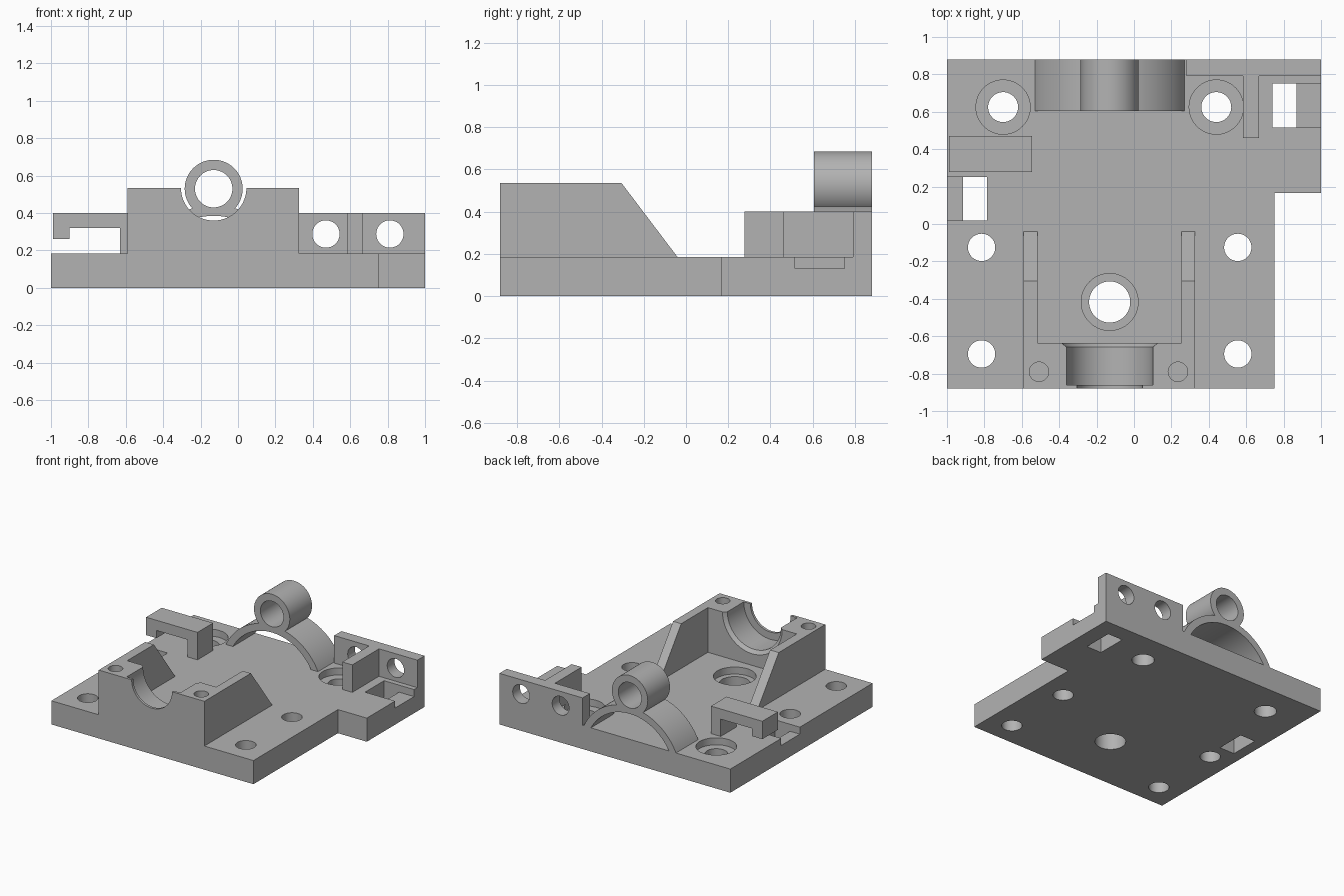
import bpy, bmesh
from math import sin, cos, pi, sqrt, asin
from mathutils import Vector

cube = bpy.data.objects.get("Cube")
if cube:
    bpy.data.objects.remove(cube, do_unlink=True)

grey = bpy.data.materials.new("plain grey")
grey.use_nodes = True
colour = (0.45, 0.45, 0.45, 1)
grey.diffuse_color = colour
grey.node_tree.nodes["Principled BSDF"].inputs["Base Color"].default_value = colour

FLOOR, BLOCK_TOP, WALL_TOP, SEAT = 0.185, 0.535, 0.40, 0.13
FRONT, BACK, MID = -0.88, 0.88, -0.13


def finish(name, bm):
    bmesh.ops.recalc_face_normals(bm, faces=bm.faces)
    mesh = bpy.data.meshes.new(name)
    bm.to_mesh(mesh)
    bm.free()
    mesh.materials.append(grey)
    obj = bpy.data.objects.new(name, mesh)
    bpy.context.collection.objects.link(obj)
    return obj


def prism(name, points, axis, start, end):
    """Extrude a 2D outline along x, y or z."""
    place = {"x": lambda a, b, c: (c, a, b),
             "y": lambda a, b, c: (a, c, b),
             "z": lambda a, b, c: (a, b, c)}[axis]
    bm = bmesh.new()
    face = bm.faces.new([bm.verts.new(place(a, b, start)) for a, b in points])
    new = bmesh.ops.extrude_face_region(bm, geom=[face])["geom"]
    shift = Vector(place(0, 0, end - start))
    bmesh.ops.translate(bm, vec=shift, verts=[v for v in new if isinstance(v, bmesh.types.BMVert)])
    return finish(name, bm)


def box(name, x0, x1, y0, y1, z0, z1):
    return prism(name, [(x0, y0), (x1, y0), (x1, y1), (x0, y1)], "z", z0, z1)


def arc(a, b, r, t0=0, t1=2 * pi, n=64):
    return [(a + r * cos(t0 + (t1 - t0) * i / n), b + r * sin(t0 + (t1 - t0) * i / n)) for i in range(n)]


def cylinder(name, axis, a, b, r, start, end):
    return prism(name, arc(a, b, r), axis, start, end)


def lathe_y(name, profile, x, z, n=96):
    """Solid of revolution about a y axis, from (y, radius) pairs."""
    bm = bmesh.new()
    rings = [[bm.verts.new((px, y, pz)) for px, pz in arc(x, z, r, n=n)] for y, r in profile]
    for low, high in zip(rings, rings[1:]):
        for i in range(n):
            j = (i + 1) % n
            bm.faces.new((low[i], low[j], high[j], high[i]))
    bm.faces.new(rings[0])
    bm.faces.new(rings[-1])
    return finish(name, bm)


def combine(obj, others, operation="DIFFERENCE"):
    bpy.context.view_layer.objects.active = obj
    for other in others:
        other.hide_render = True
        mod = obj.modifiers.new("cut", "BOOLEAN")
        mod.operation, mod.solver, mod.object = operation, "EXACT", other
        bpy.ops.object.modifier_apply(modifier=mod.name)
        bpy.data.objects.remove(other, do_unlink=True)


def smooth(obj):
    bpy.ops.object.select_all(action="DESELECT")
    obj.select_set(True)
    bpy.context.view_layer.objects.active = obj
    bpy.ops.object.shade_smooth_by_angle(angle=0.5)


# Base plate with a side tab
base = prism("base_plate", [(-1, FRONT), (0.75, FRONT), (0.75, 0.165), (1, 0.165), (1, BACK), (-1, BACK)],
             "z", 0, FLOOR)
cuts = [cylinder("hole", "z", x, y, 0.073, -0.1, 0.3) for x in (-0.815, 0.555) for y in (-0.125, -0.695)]
# Counterbored holes
for x, y, r, seat_r in ((-0.70, 0.625, 0.08, 0.145), (0.44, 0.625, 0.08, 0.145), (MID, -0.417, 0.11, 0.152)):
    cuts.append(cylinder("hole", "z", x, y, r, -0.1, 0.3))
    cuts.append(cylinder("seat", "z", x, y, seat_r, SEAT, 0.3))
# Square slots with shallow notches out to the edge
cuts += [box("slot", 0.74, 0.87, 0.515, 0.75, -0.1, 0.3), box("notch", 0.8, 1.1, 0.515, 0.75, SEAT, 0.3),
         box("slot", -0.915, -0.785, 0.02, 0.25, -0.1, 0.3), box("notch", -1.1, -0.85, 0.02, 0.25, SEAT, 0.3)]
combine(base, cuts)
smooth(base)

# Bearing block with a stepped, flared cradle and two screw holes
block = box("bearing_block", -0.59, 0.325, FRONT, -0.635, FLOOR, BLOCK_TOP)
cradle = lathe_y("cradle", [(-1, 0.175), (-0.86, 0.175), (-0.86, 0.232), (-0.657, 0.232), (-0.63, 0.265)],
                 MID, BLOCK_TOP)
combine(block, [cradle] + [cylinder("screw", "z", x, -0.79, 0.052, 0.25, 0.7) for x in (-0.508, 0.235)])
smooth(block)

# Sloped side walls behind the block
for side, x0, x1 in (("right", -0.59, -0.515), ("left", 0.255, 0.325)):
    prism(side + "_side_wall", [(-0.635, FLOOR), (-0.04, FLOOR), (-0.305, BLOCK_TOP), (-0.635, BLOCK_TOP)],
          "x", x0, x1)

# Hooked bracket
prism("hook_bracket", [(-0.545, FLOOR), (-0.545, WALL_TOP), (-0.99, WALL_TOP), (-0.99, 0.26), (-0.90, 0.26),
                       (-0.90, 0.32), (-0.63, 0.32), (-0.63, FLOOR)], "y", 0.277, 0.47)

# Back wall with two holes, and its rib
wall = box("back_wall", 0.28, 1, 0.79, BACK, FLOOR, WALL_TOP)
combine(wall, [cylinder("hole", "y", x, 0.288, 0.073, 0.6, 1) for x in (0.47, 0.812)])
smooth(wall)
box("wall_rib", 0.582, 0.668, 0.46, 0.79, FLOOR, WALL_TOP)


def arch_outline(r):
    t = asin(FLOOR / r)
    half = sqrt(r * r - FLOOR * FLOOR)
    return arc(MID, 0, r, t, pi - t) + [(MID - half, FLOOR)]


# Arch carrying a tube
arch = prism("tube_arch", arch_outline(0.44), "y", 0.605, BACK)
combine(arch, [cylinder("tube", "y", MID, 0.53, 0.155, 0.605, BACK)], "UNION")
combine(arch, [prism("opening", arch_outline(0.385), "y", 0.5, 1),
               cylinder("bore", "y", MID, 0.53, 0.1, 0.5, 1)])
smooth(arch)
